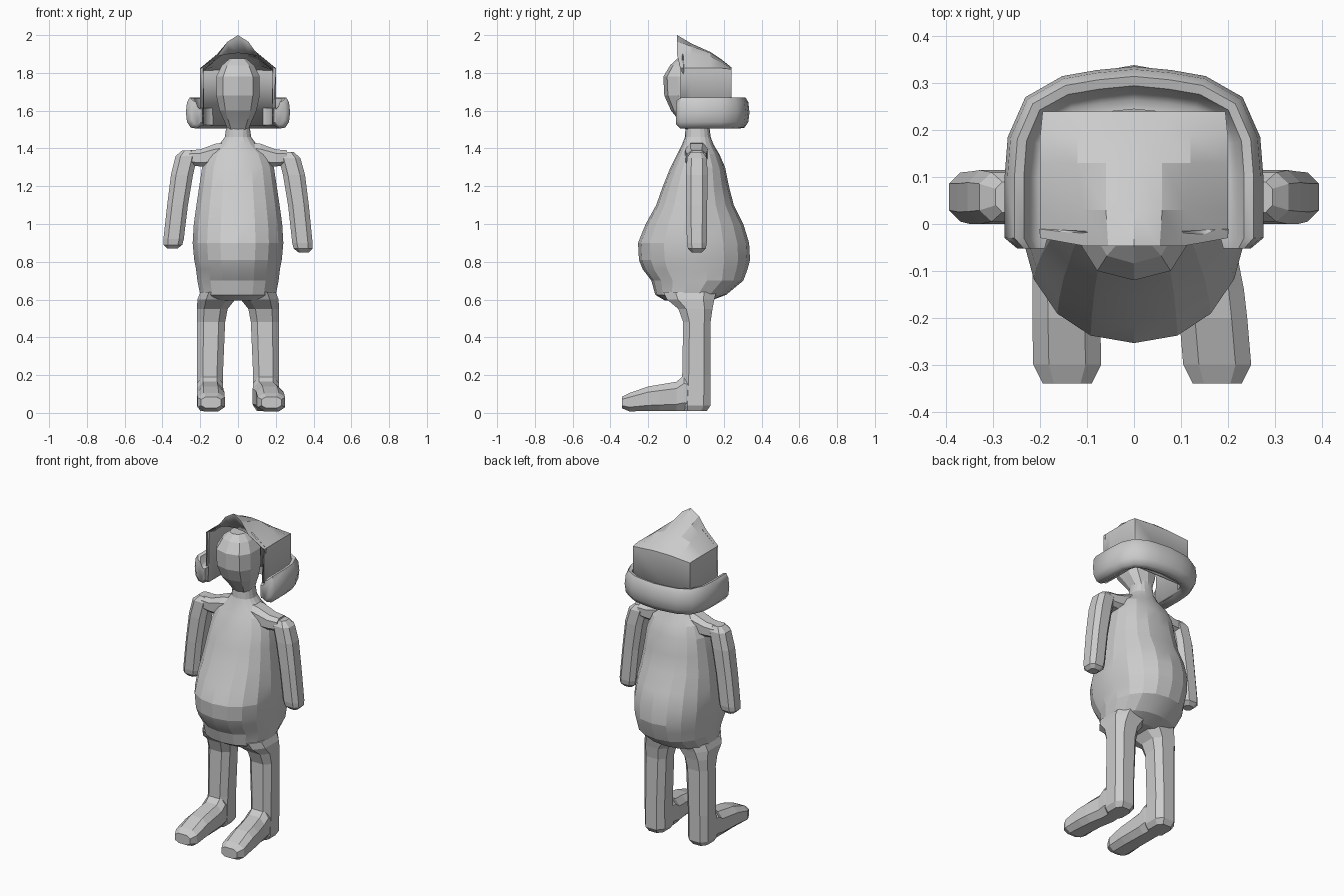
import bpy, bmesh, math
from mathutils import Vector

if "Cube" in bpy.data.objects:
    bpy.data.objects.remove(bpy.data.objects["Cube"])

grey = bpy.data.materials.new("plain grey")
grey.diffuse_color = (0.6, 0.6, 0.6, 1)
grey.use_nodes = True
grey.node_tree.nodes["Principled BSDF"].inputs["Base Color"].default_value = grey.diffuse_color


def make(name, verts, faces, angle=None):
    me = bpy.data.meshes.new(name)
    me.from_pydata(verts, [], faces)
    bm = bmesh.new()
    bm.from_mesh(me)
    bmesh.ops.remove_doubles(bm, verts=bm.verts, dist=0.0005)
    bmesh.ops.recalc_face_normals(bm, faces=bm.faces)
    bm.to_mesh(me)
    bm.free()
    me.materials.append(grey)
    ob = bpy.data.objects.new(name, me)
    bpy.context.collection.objects.link(ob)
    if angle:
        bpy.ops.object.select_all(action='DESELECT')
        ob.select_set(True)
        bpy.context.view_layer.objects.active = ob
        bpy.ops.object.shade_smooth_by_angle(angle=math.radians(angle))
    return ob


def skin(rings, closed=True):
    """Join equal rings of points with quads and cap both ends."""
    n = len(rings[0])
    verts = [p for r in rings for p in r]
    faces = [(i * n + j, i * n + (j + 1) % n, (i + 1) * n + (j + 1) % n, (i + 1) * n + j)
             for i in range(len(rings) - 1) for j in range(n if closed else n - 1)]
    if closed:
        faces += [tuple(range(n)), tuple(range(len(verts) - n, len(verts)))]
    return verts, faces


def loft(name, axis, rows, n=8, power=0.7, side=1, angle=None):
    """Rows are (position on axis, min a, max a, min b, max b)."""
    rings = []
    for t, a0, a1, b0, b1 in rows:
        ring = []
        for k in range(n):
            w = 2 * math.pi * (k + 0.5) / n
            c, s = math.cos(w), math.sin(w)
            norm = math.cos(math.pi / n) ** power
            a = (a0 + a1) / 2 + (a1 - a0) / 2 * math.copysign(abs(c) ** power, c) / norm
            b = (b0 + b1) / 2 + (b1 - b0) / 2 * math.copysign(abs(s) ** power, s) / norm
            p = {'x': (t, a, b), 'y': (a, t, b), 'z': (a, b, t)}[axis]
            ring.append((p[0] * side, p[1], p[2]))
        rings.append(ring)
    return make(name, *skin(rings), angle)


# Pear-shaped torso: height, half width, front, back
torso = [(.595, .17, -.11, .13), (.625, .2, -.16, .21), (.70, .215, -.18, .30),
         (.76, .222, -.225, .322), (.81, .232, -.245, .335), (.90, .24, -.25, .33),
         (1.0, .234, -.21, .30), (1.1, .22, -.155, .25), (1.2, .205, -.12, .225),
         (1.3, .19, -.08, .205), (1.37, .16, -.045, .175), (1.42, .10, -.02, .145),
         (1.46, .07, -.005, .13), (1.54, .058, 0, .12)]
loft("torso", 'z', [(z, -w, w, f, b) for z, w, f, b in torso], 18, 0.9, angle=15)

# Head
head = [(1.50, .055, 0, .12), (1.55, .075, -.035, .12), (1.60, .098, -.075, .12),
        (1.68, .115, -.11, .13), (1.78, .115, -.115, .13), (1.84, .085, -.08, .12),
        (1.875, .045, -.045, .09)]
loft("head", 'z', [(z, -w, w, f, b) for z, w, f, b in head], 10, 0.8, angle=15)

# Limbs on both sides
for s, word in ((-1, "left"), (1, "right")):
    loft(word + "_shoulder", 'x', [(.04, 0, .12, 1.32, 1.435), (.12, -.005, .115, 1.30, 1.425),
         (.20, 0, .11, 1.305, 1.395), (.26, .01, .105, 1.31, 1.39)], side=s)
    d = -0.02 if s > 0 else 0
    loft(word + "_arm", 'z', [(1.39 + d / 2, .235, .295, .025, .09), (1.36 + d / 2, .215, .33, .005, .11),
         (1.26, .238, .355, 0, .115), (1.1, .265, .375, 0, .112), (.92 + d, .287, .395, .005, .11),
         (.89 + d, .295, .395, .01, .105), (.87 + d, .32, .375, .03, .085)], side=s)
    loft(word + "_leg", 'z', [(.64, .0, .20, -.12, .16), (.60, .015, .215, -.10, .15),
         (.55, .055, .217, -.04, .14), (.48, .068, .217, -.015, .13), (.2, .08, .217, -.02, .13),
         (.04, .08, .217, -.03, .13), (.01, .10, .20, -.02, .11)], side=s)
    e = 0.035 if s > 0 else 0      # one foot turns slightly outward
    loft(word + "_foot", 'y', [(.09, .09, .21, .015, .16), (-.01, .08, .217, .01, .20),
         (-.05, .078, .217, .01, .165), (-.14, .075 + e / 2, .217 + e / 2, .01, .15),
         (-.20, .072 + e * .7, .217 + e * .7, .01, .14), (-.30, .07 + e, .215 + e, .008, .105),
         (-.34, .09 + e, .195 + e, .025, .085)], side=s)

# Open-fronted hood: arches from the front rim back, each half as (x, z)
arches = [(-.03, [(.2, 1.82), (.1, 1.89), (.05, 1.90), (0, 1.905)]),
          (-.047, [(.2, 1.825), (.105, 1.895), (.055, 1.965), (0, 2.0)]),
          (.03, [(.2, 1.825), (.11, 1.9), (.06, 1.94), (0, 1.955)]),
          (.13, [(.2, 1.825), (.12, 1.885), (.06, 1.905), (0, 1.91)]),
          (.19, [(.2, 1.825), (.12, 1.855), (.06, 1.865), (0, 1.87)]),
          (.24, [(.195, 1.82), (.12, 1.825), (.06, 1.83), (0, 1.83)])]
rings = []
for y, half in arches:
    yf = max(y, -.03)
    half = [(half[0][0], 1.52)] + half
    full = half + [(-x, z) for x, z in half[-2::-1]]
    rings.append([(x, yf if abs(x) > .15 else y, z) for x, z in full])
verts, faces = skin(rings, closed=False)
n = len(rings[0])
faces.append(tuple(range(len(verts) - n, len(verts))))     # back wall
hood = make("hood", verts, faces, 20)
mod = hood.modifiers.new("thickness", 'SOLIDIFY')
mod.thickness = 0.02
mod.offset = -1

# Turned-up brim: a rolled section swept around the sides and back
half = [(.2, -.052), (.2, -.03), (.2, .10), (.195, .17), (.175, .22), (.13, .243), (.07, .253), (0, .26)]
path = [Vector(p) for p in half + [(-x, y) for x, y in half[-2::-1]]]
section = [(-.015, 1.525), (.02, 1.505), (.05, 1.51), (.07, 1.54), (.076, 1.59), (.07, 1.645),
           (.055, 1.67), (.035, 1.665), (.02, 1.63), (.005, 1.615), (-.015, 1.615)]
rings = []
for i, p in enumerate(path):
    t = (path[min(i + 1, len(path) - 1)] - path[max(i - 1, 0)]).normalized()
    out = Vector((t.y, -t.x))
    k = 0.65 if i in (0, len(path) - 1) else 1
    rings.append([(p.x + out.x * d * k, p.y + out.y * d * k, 1.59 + (z - 1.59) * (0.3 + 0.7 * k))
                  for d, z in section])
make("brim", *skin(rings), 50)
